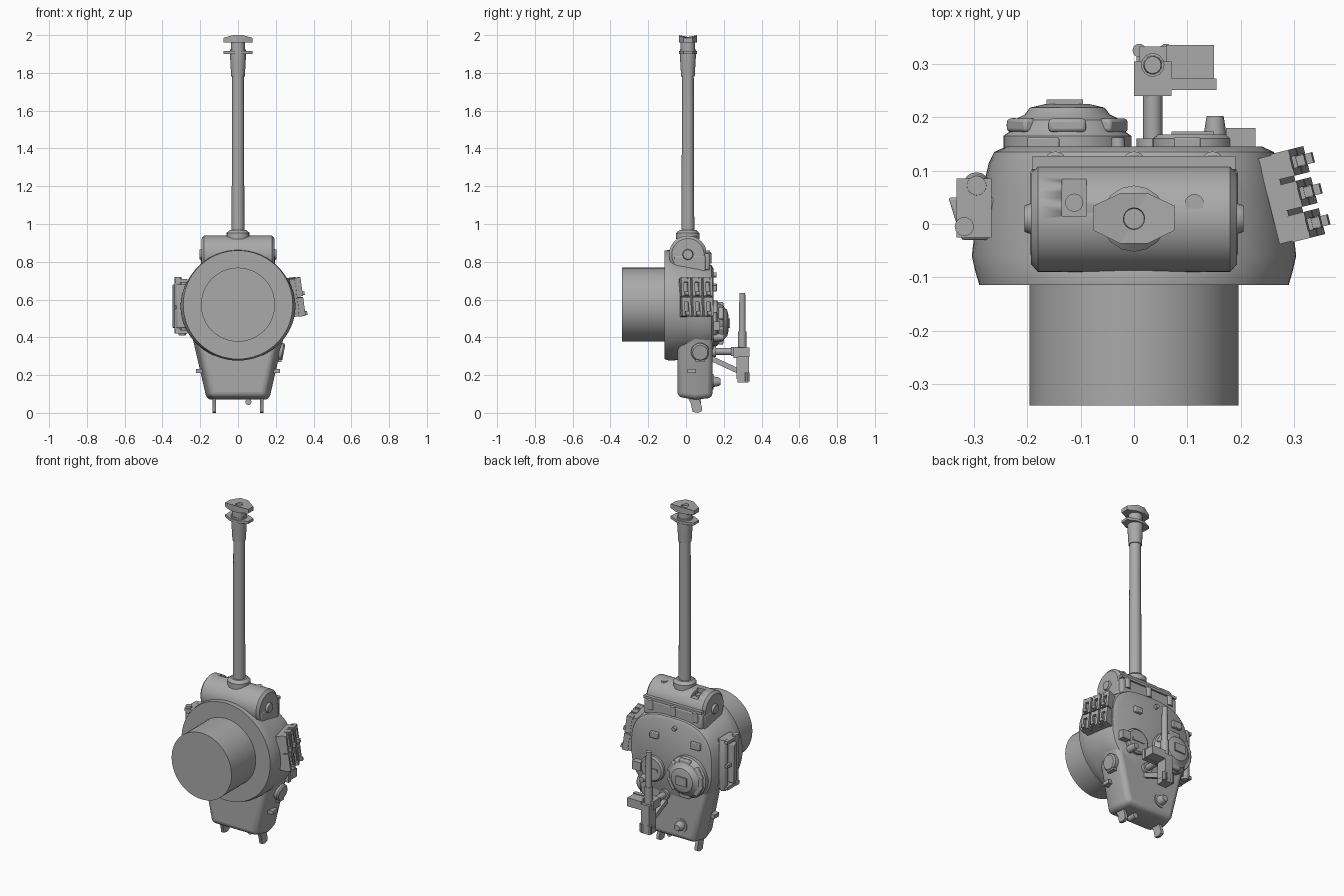
import bpy, bmesh, math
from mathutils import Vector, Euler

old = bpy.data.objects.get("Cube")
if old:
    bpy.data.objects.remove(old, do_unlink=True)

grey = bpy.data.materials.new("plain grey")
grey.use_nodes = True
GREY = (0.4, 0.4, 0.4, 1)
grey.diffuse_color = GREY
grey.node_tree.nodes["Principled BSDF"].inputs["Base Color"].default_value = GREY


def loft(name, rings, bevel=0, angle=35, segments=2):
    """Skin closed rings of points and cap both ends."""
    bm = bmesh.new()
    rows = [[bm.verts.new(p) for p in r] for r in rings]
    n = len(rows[0])
    for a, b in zip(rows, rows[1:]):
        for i in range(n):
            bm.faces.new((a[i], a[(i + 1) % n], b[(i + 1) % n], b[i]))
    bm.faces.new(rows[0])
    bm.faces.new(rows[-1])
    bmesh.ops.recalc_face_normals(bm, faces=bm.faces)
    mesh = bpy.data.meshes.new(name)
    bm.to_mesh(mesh)
    bm.free()
    ob = bpy.data.objects.new(name, mesh)
    bpy.context.collection.objects.link(ob)
    mesh.materials.append(grey)
    for o in bpy.context.selected_objects:
        o.select_set(False)
    ob.select_set(True)
    bpy.context.view_layer.objects.active = ob
    bpy.ops.object.shade_smooth_by_angle(angle=math.radians(angle))
    if bevel:
        m = ob.modifiers.new("soft edges", "BEVEL")
        m.width, m.segments, m.limit_method = bevel, segments, "ANGLE"
    return ob


def turned(name, centre, axis, steps, n=24, bevel=0):
    """Round part: steps are (distance along axis, radius)."""
    turn = Vector(axis).to_track_quat("Z", "Y")
    c = Vector(centre)
    ring = [2 * math.pi * i / n for i in range(n)]
    return loft(name, [[c + turn @ Vector((r * math.cos(a), r * math.sin(a), d))
                        for a in ring] for d, r in steps], bevel)


def box(name, centre, size, rot=(0, 0, 0), bevel=0, taper=1):
    """Block; taper shrinks its +y end."""
    turn, c = Euler(rot).to_matrix(), Vector(centre)
    corners = ((-1, -1), (1, -1), (1, 1), (-1, 1))
    rings = [[c + turn @ Vector((u * size[0] * k / 2, s * size[1] / 2, v * size[2] * k / 2))
              for u, v in corners] for s, k in ((-1, 1), (1, taper))]
    return loft(name, rings, bevel)


def prism(name, outline, z0, z1, bevel=0):
    """Outline in x, y raised between two heights."""
    return loft(name, [[(x, y, z) for x, y in outline] for z in (z0, z1)], bevel)


def oval(y, half, top, low, power, n=64):
    pts = []
    for i in range(n):
        c, s = math.cos(2 * math.pi * i / n), math.sin(2 * math.pi * i / n)
        e = 2 / power
        pts.append((half * math.copysign(abs(c) ** e, c), y,
                    (top + low) / 2 + (top - low) / 2 * math.copysign(abs(s) ** e, s)))
    return pts


# Turret shell, bustle and basket
loft("turret_shell", [oval(*r) for r in (
    (-0.114, 0.29, 0.86, 0.285, 2), (-0.09, 0.297, 0.862, 0.277, 2), (-0.06, 0.304, 0.85, 0.278, 2),
    (0, 0.297, 0.83, 0.29, 2.15), (0.06, 0.285, 0.81, 0.30, 2.4), (0.115, 0.272, 0.79, 0.31, 2.7),
    (0.135, 0.262, 0.782, 0.32, 2.8), (0.145, 0.24, 0.765, 0.34, 2.9))])


def wedge(y, wide, narrow, low):
    return [(-wide, y, 0.46), (-narrow, y, low), (narrow, y, low), (wide, y, 0.46)]


loft("bustle", [wedge(-0.045, 0.22, 0.145, 0.085), wedge(0.05, 0.255, 0.165, 0.07),
                wedge(0.14, 0.245, 0.15, 0.08)], 0.025, segments=4)
turned("basket", (0, 0, 0.573), (0, 1, 0), ((-0.34, 0.196), (-0.1, 0.196)), 48)

# Gun shield
GY = 0.01
shield = turned("gun_shield", (0, GY, 0.838), (1, 0, 0),
                ((-0.193, 0.085), (-0.18, 0.1), (0.18, 0.1), (0.193, 0.085)), 48)
cutter = box("slot_cutter", (-0.112, 0.05, 0.935), (0.046, 0.07, 0.06))
cutter.hide_render = True
cutter.hide_set(True)
cut = shield.modifiers.new("sight slot", "BOOLEAN")
cut.object, cut.solver = cutter, "EXACT"
turned("sight_tube", (-0.112, 0.04, 0.88), (0, 0, 1), ((0, 0.017), (0.035, 0.017)), 16)
turned("sight_port", (0.113, 0.038, 0.9), (0, 0, 1), ((0, 0.018), (0.036, 0.018)), 16)
for s in (-1, 1):
    turned("trunnion", (s * 0.19, GY, 0.838), (s, 0, 0), ((0, 0.03), (0.015, 0.025)), 16)
    box("shield_cheek", (s * 0.175, 0.02, 0.79), (0.04, 0.17, 0.09), bevel=0.01)
box("shield_lip", (0, 0.115, 0.853), (0.38, 0.025, 0.015))
box("shield_seat", (0, 0.075, 0.80), (0.38, 0.1, 0.09), bevel=0.01)
for x in (-0.147, 0, 0.147):
    turned("lip_bolt", (x, 0.115, 0.79), (0, 0, 1), ((0, 0.021), (0.055, 0.021), (0.062, 0.012)), 16)

# Gun barrel with a double baffle muzzle
turned("barrel_collar", (0, GY, 0.92), (0, 0, 1), ((0, 0.062), (0.032, 0.062), (0.047, 0.045)), 16)
turned("barrel", (0, GY, 0.95), (0, 0, 1),
       ((0, 0.034), (0.83, 0.031), (0.83, 0.036), (0.9, 0.04), (0.95, 0.043), (0.975, 0.043)), 24)
baffle = [(-0.076, -0.012), (-0.025, -0.037), (0.025, -0.037), (0.076, -0.012),
          (0.076, 0.034), (0.025, 0.058), (-0.025, 0.058), (-0.076, 0.034)]
prism("rear_baffle", baffle, 1.9, 1.915)
turned("muzzle_core", (0, GY, 1.9), (0, 0, 1), ((0, 0.038), (0.08, 0.038)), 16)
front = loft("front_baffle", [[(x, y, 1.962) for x, y in baffle],
                              [(x, y, 2 - 0.28 * max(0, abs(x) - 0.025)) for x, y in baffle]])
bore = turned("bore_cutter", (0, GY, 1.97), (0, 0, 1), ((0, 0.018), (0.05, 0.024)), 16)
bore.hide_render = True
bore.hide_set(True)
cut = front.modifiers.new("bore", "BOOLEAN")
cut.object, cut.solver = bore, "EXACT"

# Commander cupola with periscopes
CX, CZ = -0.125, 0.475
turned("cupola_base", (CX, 0.13, CZ), (0, 1, 0),
       ((0, 0.12), (0.035, 0.12), (0.042, 0.11), (0.065, 0.1), (0.075, 0.08), (0.088, 0.07), (0.095, 0.04)), 32)
for i in range(6):
    a = math.radians(60 * i + 30)
    box("periscope", (CX + 0.098 * math.cos(a), 0.185, CZ + 0.098 * math.sin(a)),
        (0.03, 0.025, 0.07), (0, -a, 0), 0.006)
box("cupola_hatch_block", (CX - 0.005, 0.222, CZ), (0.068, 0.022, 0.05))
turned("cupola_hinge", (-0.225, 0.185, CZ - 0.03), (0, 0, 1), ((0, 0.014), (0.06, 0.014)), 12)

# Loader hatch and roof fittings
turned("loader_hatch", (0.11, 0.13, 0.46), (0, 1, 0), ((0, 0.075), (0.03, 0.075), (0.038, 0.065)), 28)
box("hatch_handle", (0.11, 0.167, 0.46), (0.08, 0.012, 0.015))
box("hatch_hinge", (0.2, 0.16, 0.46), (0.055, 0.04, 0.05))
turned("antenna_base", (0.152, 0.14, 0.4), (0, 1, 0), ((0, 0.021), (0.03, 0.021), (0.062, 0.016)), 16)
box("gunner_periscope", (-0.17, 0.148, 0.665), (0.06, 0.03, 0.04), bevel=0.004)
box("loader_periscope", (0.1, 0.148, 0.66), (0.05, 0.03, 0.035), bevel=0.004)
turned("roof_stud", (-0.03, 0.14, 0.73), (0, 1, 0), ((0, 0.014), (0.022, 0.012)), 12)
turned("ventilator", (-0.066, 0.13, 0.165), (0, 1, 0),
       ((0, 0.04), (0.015, 0.04), (0.015, 0.028), (0.042, 0.023), (0.052, 0.018)), 20)

# Roof machine gun
GX = 0.035
turned("mount_post", (GX, 0.13, 0.325), (0, 1, 0), ((0, 0.03), (0.03, 0.03), (0.03, 0.018), (0.13, 0.018)), 16)
loft("mount_brace", [[(x, 0.14, 0.30), (x, 0.28, 0.235), (x, 0.28, 0.205), (x, 0.14, 0.27)]
                     for x in (GX - 0.012, GX + 0.012)])
box("mount_cradle", (GX, 0.272, 0.325), (0.07, 0.065, 0.05))
box("receiver", (GX, 0.3, 0.255), (0.05, 0.065, 0.15))
box("receiver_grips", (GX, 0.302, 0.175), (0.06, 0.06, 0.03))
for s in (-1, 1):
    turned("grip", (GX + s * 0.025, 0.325, 0.165), (0, 0, 1), ((0, 0.013), (0.05, 0.013)), 10)
turned("machine_gun_barrel", (GX, 0.298, 0.33), (0, 0, 1),
       ((0, 0.022), (0.1, 0.022), (0.1, 0.018), (0.305, 0.016)), 14)
box("ammo_box", (0.105, 0.3, 0.32), (0.09, 0.07, 0.05))
box("ammo_tray", (0.11, 0.262, 0.32), (0.09, 0.022, 0.06))

# Spare track links on one side
tilt = Euler((0, math.radians(-8), math.radians(14)))


def on_rack(u, v, w):
    return Vector((0.295, 0.053, 0.612)) + tilt.to_matrix() @ Vector((u, v, w))


box("link_rack", on_rack(-0.015, 0, 0), (0.03, 0.165, 0.20), tilt)
for col in (-1, 0, 1):
    for row in (-1, 1):
        v, w = col * 0.06, row * 0.053
        for e in (-1, 1):
            box("link_side", on_rack(0.014, v + e * 0.018, w), (0.032, 0.014, 0.1), tilt)
            box("link_bar", on_rack(0.012, v, w + e * 0.037), (0.034, 0.05, 0.024), tilt)
        box("link_web", on_rack(0.005, v, w), (0.015, 0.04, 0.09), tilt)
        box("link_guide", on_rack(0.032, v, w - 0.037), (0.025, 0.02, 0.02), tilt)

# Stowage rack and hose on the other side
prism("stowage_bin", [(-0.348, 0.05), (-0.25, 0.05), (-0.27, -0.03), (-0.323, -0.03)], 0.45, 0.68, 0.005)
for z in (0.43, 0.56, 0.7):
    box("bin_strap", (-0.3, 0.03, z), (0.065, 0.11, 0.018))
turned("stowed_roll", (-0.295, 0.072, 0.41), (0, 0, 1),
       ((0, 0.018), (0.02, 0.025), (0.28, 0.025), (0.3, 0.018)), 16)
turned("stowed_rod", (-0.318, -0.005, 0.42), (0, 0, 1), ((0, 0.018), (0.3, 0.018)), 14)

# Bustle fittings
turned("pistol_port", (0.19, 0.075, 0.33), (1, 0, -0.2), ((0, 0.048), (0.045, 0.048), (0.053, 0.04)), 24)
box("port_hinge", (0.213, 0.075, 0.285), (0.035, 0.05, 0.03))
for s in (-1, 1):
    box("side_cleat", (s * 0.205, 0.03, 0.222), (0.035, 0.045, 0.022))
    x = s * 0.125
    loft("rear_hook", [[(x + d, y, z) for y, z in ((0, 0.1), (0.06, 0.1), (0.085, 0.03), (0.085, 0.01),
                                                 (0.065, 0), (0.035, 0.005), (0.025, 0.05))]
                       for d in (-0.009, 0.009)])
turned("rear_lug", (0.055, 0.03, 0.058), (0, 1, 0), ((0, 0.016), (0.05, 0.016)), 14)
